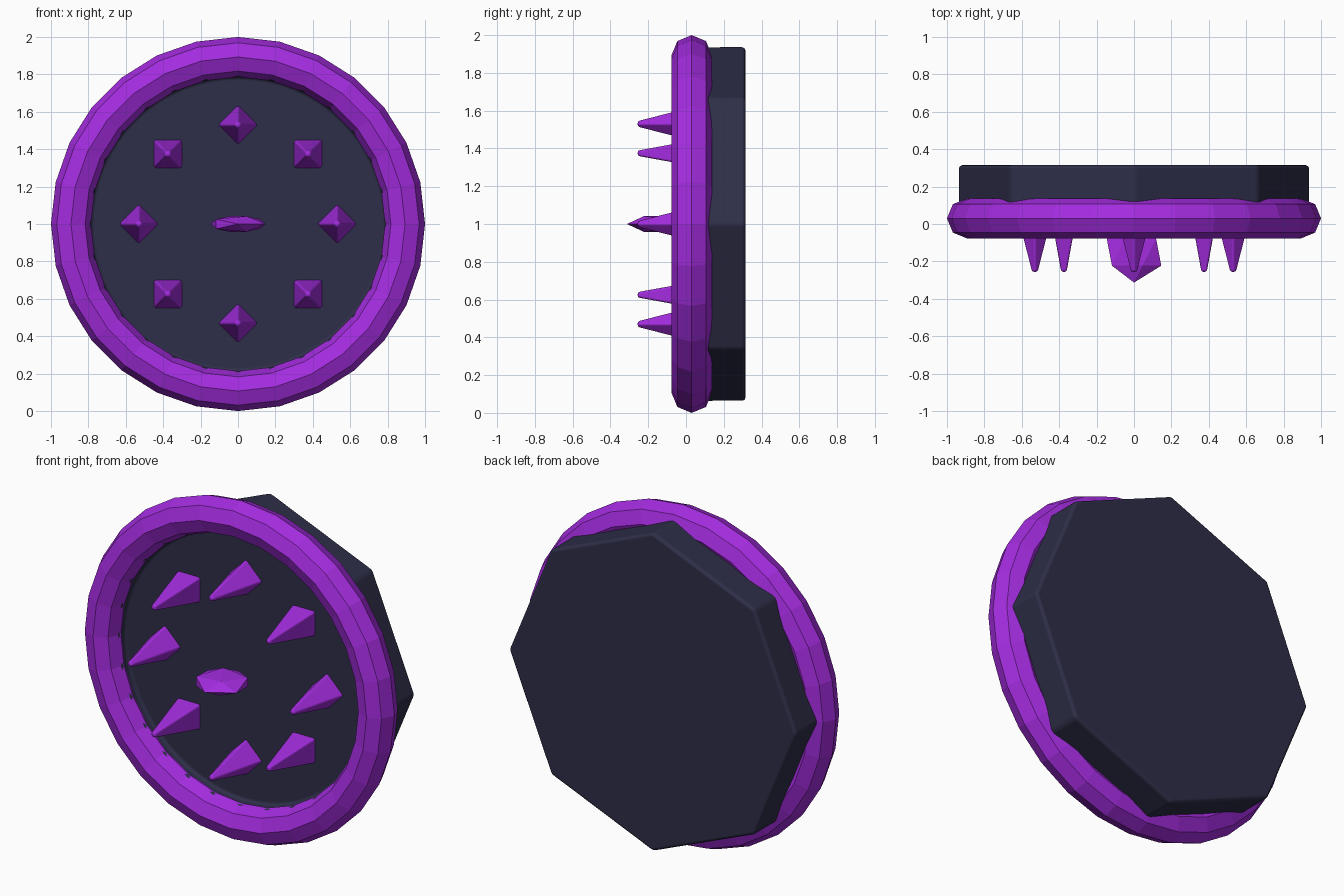
import bpy
from math import pi, cos, sin

cube = bpy.data.objects.get("Cube")
if cube:
    bpy.data.objects.remove(cube, do_unlink=True)


def make_material(name, color):
    mat = bpy.data.materials.new(name)
    mat.use_nodes = True
    mat.diffuse_color = color
    mat.node_tree.nodes["Principled BSDF"].inputs["Base Color"].default_value = color
    return mat


purple = make_material("purple", (0.37, 0.025, 0.74, 1))
slate = make_material("dark slate", (0.027, 0.027, 0.065, 1))


def finish(name, mat):
    """Name and colour the active object."""
    obj = bpy.context.object
    obj.name = name
    obj.data.materials.clear()
    obj.data.materials.append(mat)
    return obj


def round_edges(obj, width):
    """Soft bevel on the sharp edges, keeping the large faces flat."""
    bpy.ops.object.transform_apply(location=False, rotation=True, scale=True)
    bpy.ops.object.shade_smooth()
    mod = obj.modifiers.new("rounded edges", "BEVEL")
    mod.width = width
    mod.segments = 3
    mod.limit_method = "ANGLE"
    mod.angle_limit = pi / 6
    mod.harden_normals = True


def cylinder(sides, radius, front, back):
    """Cylinder along y between two depths."""
    bpy.ops.mesh.primitive_cylinder_add(
        vertices=sides, radius=radius, depth=back - front,
        location=(0, (front + back) / 2, CENTER_Z), rotation=(pi / 2, 0, 0))


CENTER_Z = 1.0
RIM_Y = 0.03
PLATE_FRONT = 0.005
FLOOR_Y = 0.075    # bottom of the round recess in the plate
BACK_Y = 0.315

# Round cutter for the recess
cylinder(64, 0.788, -0.3, FLOOR_Y)
cutter = finish("recess_cutter", slate)
cutter.hide_render = True
cutter.hide_viewport = True

# Octagonal base plate with a shallow round recess in front
cylinder(8, 0.94, PLATE_FRONT, BACK_Y)
plate = finish("base_plate", slate)
cut = plate.modifiers.new("recess", "BOOLEAN")
cut.object = cutter
cut.solver = "EXACT"
bpy.ops.object.modifier_apply(modifier=cut.name)
bpy.data.objects.remove(cutter, do_unlink=True)
round_edges(plate, 0.02)

# Faceted rim
bpy.ops.mesh.primitive_torus_add(
    major_segments=28, minor_segments=8, major_radius=0.893, minor_radius=0.107,
    location=(0, RIM_Y, CENTER_Z), rotation=(pi / 2, 0, 0))
finish("rim", purple)
bpy.ops.object.shade_flat()

# Ring of eight four-sided spikes, each with a corner pointing outward
SPIKE_TIP = -0.256
for i in range(8):
    angle = i * pi / 4
    bpy.ops.mesh.primitive_cone_add(
        vertices=4, radius1=0.11, radius2=0.02, depth=FLOOR_Y + 0.02 - SPIKE_TIP,
        location=(0.53 * cos(angle), (FLOOR_Y + 0.02 + SPIKE_TIP) / 2,
                  CENTER_Z + 0.53 * sin(angle)),
        rotation=(pi / 2, -angle, 0))
    round_edges(finish(f"spike_{i + 1}", purple), 0.012)

# Flattened central gem
bpy.ops.mesh.primitive_ico_sphere_add(
    subdivisions=1, radius=0.163, location=(0, -0.15, CENTER_Z),
    rotation=(pi / 2, 0, 0))
bpy.context.object.scale = (1, 0.3, 1)
finish("center_gem", purple)
bpy.ops.object.shade_flat()
